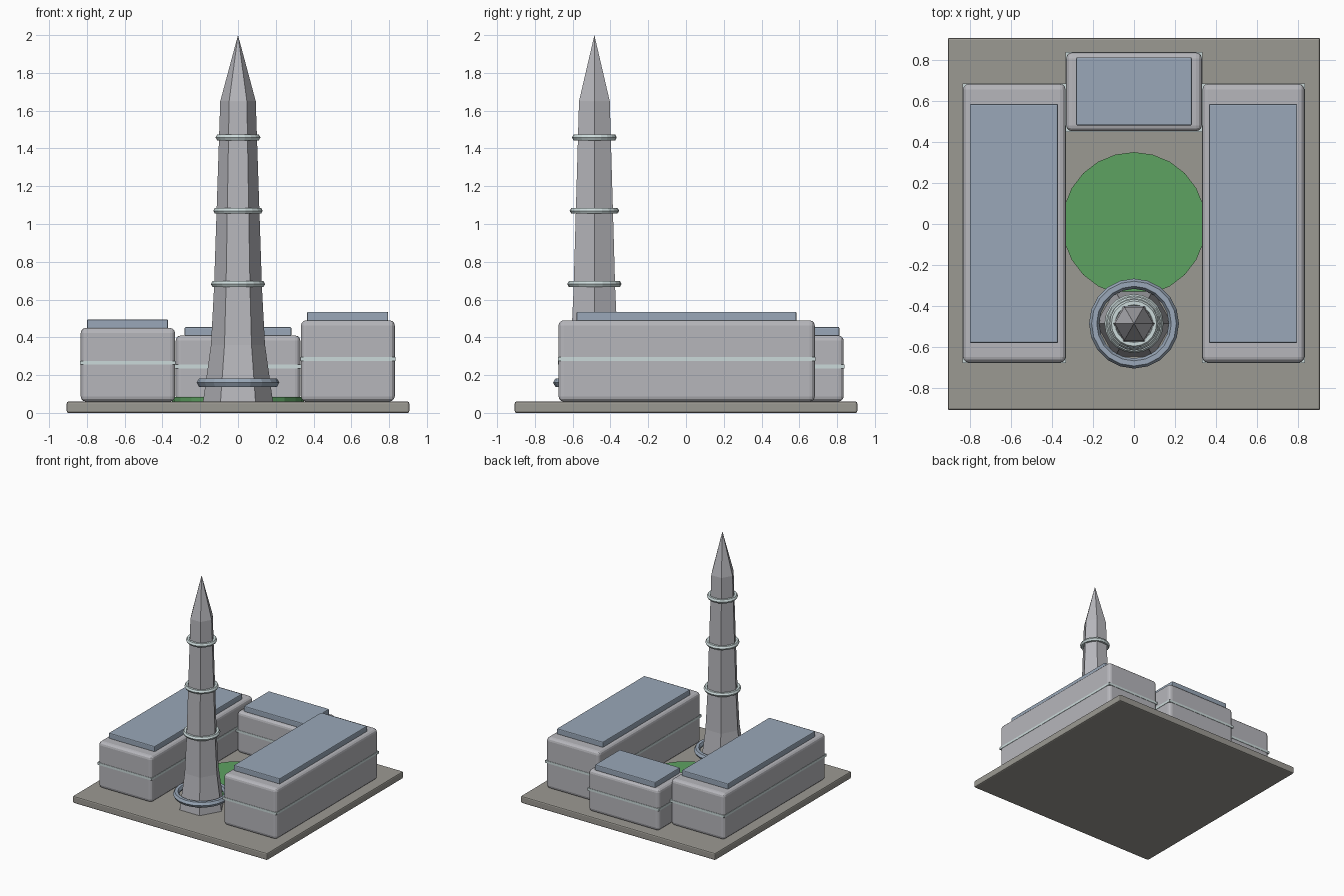
import bpy, bmesh, math

if "Cube" in bpy.data.objects:
    bpy.data.objects.remove(bpy.data.objects["Cube"])

TOWER_Y = -0.485


def material(name, rgb):
    m = bpy.data.materials.new(name)
    m.diffuse_color = (*rgb, 1)
    m.use_nodes = True
    m.node_tree.nodes["Principled BSDF"].inputs["Base Color"].default_value = m.diffuse_color
    return m


STONE = material("stone", (0.47, 0.47, 0.50))
PAVING = material("paving", (0.33, 0.32, 0.29))
SLATE = material("slate", (0.32, 0.39, 0.48))
TRIM = material("pale_trim", (0.60, 0.70, 0.70))
GRASS = material("grass", (0.11, 0.36, 0.12))


def box(name, lo, hi, mat, bevel=0.0, segments=2):
    bpy.ops.mesh.primitive_cube_add(size=1, location=[(a + b) / 2 for a, b in zip(lo, hi)])
    o = bpy.context.object
    o.name = name
    o.scale = [b - a for a, b in zip(lo, hi)]
    bpy.ops.object.transform_apply(location=False, rotation=False, scale=True)
    o.data.materials.append(mat)
    if bevel:
        mod = o.modifiers.new("rounded_edges", 'BEVEL')
        mod.width = bevel
        mod.segments = segments
    return o


def ring(name, z, outer, minor, mat):
    bpy.ops.mesh.primitive_torus_add(
        location=(0, TOWER_Y, z), major_radius=outer - minor, minor_radius=minor,
        major_segments=20, minor_segments=6)
    o = bpy.context.object
    o.name = name
    o.data.materials.append(mat)
    return o


def building(name, x, y, top, roof_x, roof_y, band_z):
    # block with rounded edges, thin trim band, flat roof slab
    box(name + "_block", (x[0], y[0], 0.06), (x[1], y[1], top), STONE, 0.028, 3)
    e = 0.003
    box(name + "_band", (x[0] - e, y[0] - e, band_z - 0.01),
        (x[1] + e, y[1] + e, band_z + 0.01), TRIM)
    box(name + "_roof", (roof_x[0], roof_y[0], top - 0.005),
        (roof_x[1], roof_y[1], top + 0.045), SLATE, 0.007)


# ground plate
box("base_plate", (-0.907, -0.907, 0), (0.907, 0.907, 0.06), PAVING, 0.01)

# round lawn
bpy.ops.mesh.primitive_cylinder_add(vertices=24, radius=0.35, depth=0.03, location=(0, 0, 0.07))
lawn = bpy.context.object
lawn.name = "lawn"
lawn.data.materials.append(GRASS)

# three buildings around the lawn
building("left_wing", (-0.833, -0.333), (-0.675, 0.682), 0.45, (-0.80, -0.37), (-0.58, 0.585), 0.265)
building("right_wing", (0.333, 0.83), (-0.675, 0.682), 0.49, (0.365, 0.795), (-0.58, 0.585), 0.285)
building("back_hall", (-0.33, 0.33), (0.452, 0.835), 0.41, (-0.282, 0.282), (0.48, 0.812), 0.245)

# six-sided tower lofted from a profile of (height, radius)
profile = [(0.06, 0.185), (0.36, 0.143), (0.66, 0.127), (1.65, 0.094)]
bm = bmesh.new()
loops = [[bm.verts.new((r * math.cos(k * math.pi / 3), r * math.sin(k * math.pi / 3), z))
          for k in range(6)] for z, r in profile]
tip = bm.verts.new((0, 0, 2.0))
for a, b in zip(loops, loops[1:]):
    for k in range(6):
        j = (k + 1) % 6
        bm.faces.new((a[k], a[j], b[j], b[k]))
for k in range(6):
    bm.faces.new((loops[-1][k], loops[-1][(k + 1) % 6], tip))
bm.faces.new(loops[0][::-1])
mesh = bpy.data.meshes.new("tower")
bm.to_mesh(mesh)
bm.free()
mesh.materials.append(STONE)
tower = bpy.data.objects.new("tower", mesh)
tower.location = (0, TOWER_Y, 0)
bpy.context.collection.objects.link(tower)

# tower rings
ring("tower_foot_ring", 0.16, 0.219, 0.025, SLATE)
for i, (z, outer) in enumerate([(0.682, 0.144), (1.07, 0.131), (1.458, 0.119)]):
    ring(f"tower_band_{i + 1}", z, outer, 0.018, TRIM)
